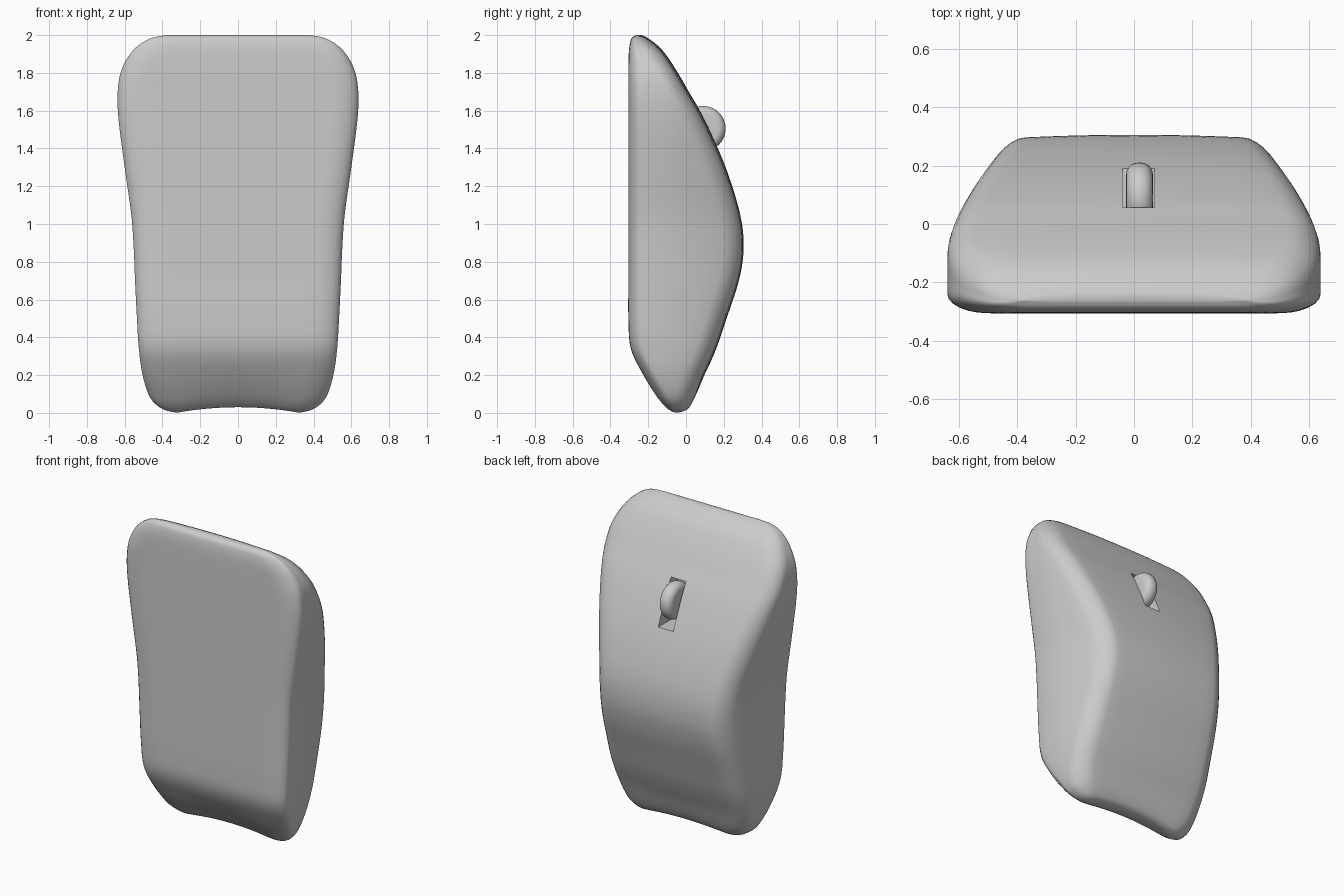
import bpy, bmesh, math

cube = bpy.data.objects.get("Cube")
if cube:
    bpy.data.objects.remove(cube, do_unlink=True)

grey = bpy.data.materials.new("light_grey")
grey.use_nodes = True
grey.diffuse_color = (0.6, 0.6, 0.6, 1)
grey.node_tree.nodes["Principled BSDF"].inputs["Base Color"].default_value = (0.6, 0.6, 0.6, 1)

# Body stations: height, front y, back y, half width
STATIONS = [
    (0, -.07, 0, .32), (.02, -.1, .025, .4), (.08, -.15, .055, .465),
    (.2, -.225, .1, .505), (.34, -.292, .16, .525), (.5, -.305, .215, .535),
    (.7, -.305, .28, .545), (.87, -.305, .305, .552), (1.05, -.305, .287, .565),
    (1.3, -.305, .21, .6), (1.55, -.305, .1, .632), (1.7, -.305, .015, .637),
    (1.82, -.305, -.055, .615), (1.92, -.302, -.125, .555),
    (1.98, -.29, -.195, .47), (2, -.265, -.235, .38),
]
STEPS, FLAT, ARC, SIDE = 5, 6, 6, 4


def smooth_stations():
    """Pass a smooth curve through all the stations."""
    last = len(STATIONS) - 1
    for i in range(last):
        a, b, c, d = (STATIONS[min(max(k, 0), last)] for k in range(i - 1, i + 3))
        for s in range(STEPS):
            t = s / STEPS
            yield [q + t * ((r - p) / 2 + t * (p - 2.5 * q + 2 * r - w / 2
                   + t * (1.5 * (q - r) + (w - p) / 2)))
                   for p, q, r, w in zip(a, b, c, d)]
    yield STATIONS[last]


def corner(half, y, rx, ry, sign):
    """Flat run from the centre line, then a rounded corner."""
    pts = [((half - rx) * k / FLAT, y) for k in range(FLAT)]
    for k in range(ARC + 1):
        a = math.pi / 2 * k / ARC
        pts.append((half - rx + rx * math.sin(a), y - sign * ry * (1 - math.cos(a))))
    return pts


def section(z, front, back, half):
    depth = back - front
    rear = corner(half, back, .1, min(.1, .45 * depth), 1)
    fore = corner(half, front, .14, min(.07, .3 * depth), -1)
    y0, y1 = rear[-1][1], fore[-1][1]
    wall = [(half, y0 + (y1 - y0) * (k + 1) / (SIDE + 1)) for k in range(SIDE)]
    ring = []
    for x, y in rear + wall + fore[::-1]:
        x *= 1 - .7 * max(0, y + .1) ** 1.5          # side walls lean in
        u = (y - front) / depth
        y -= .02 * u * (x / half) ** 2               # crowned back
        lift = .03 * max(0, 1 - (x / .33) ** 2) * max(0, 1 - z / .25)
        ring.append((x, y, max(0, min(2, z)) + lift))
    return ring + [(-x, y, h) for x, y, h in ring[-2:0:-1]]


def add_object(name, bm):
    bmesh.ops.recalc_face_normals(bm, faces=bm.faces)
    mesh = bpy.data.meshes.new(name)
    bm.to_mesh(mesh)
    bm.free()
    mesh.materials.append(grey)
    obj = bpy.data.objects.new(name, mesh)
    bpy.context.collection.objects.link(obj)
    return obj


def activate(obj):
    bpy.ops.object.select_all(action='DESELECT')
    obj.select_set(True)
    bpy.context.view_layer.objects.active = obj


# Body: lofted sections with strip caps
bm = bmesh.new()
rings = [[bm.verts.new(p) for p in section(*s)] for s in smooth_stations()]
count = len(rings[0])
for low, high in zip(rings, rings[1:]):
    for i in range(count):
        j = (i + 1) % count
        bm.faces.new((low[i], low[j], high[j], high[i]))
half_count = count // 2
middle = (half_count - 1) // 2
for ring in (rings[0], rings[-1]):
    for j in range(-middle, middle):
        ids = (j, j + 1, half_count - j - 1, half_count - j)
        bm.faces.new([ring[k % count] for k in ids])
body = add_object("body", bm)

# Wheel slot cut through the back
bm = bmesh.new()
bmesh.ops.create_cube(bm, size=1)
bmesh.ops.scale(bm, vec=(.11, .4, .28), verts=bm.verts)
bmesh.ops.translate(bm, vec=(.015, .19, 1.49), verts=bm.verts)
cutter = add_object("slot_cutter", bm)
cutter.hide_render = True
cut = body.modifiers.new("slot", 'BOOLEAN')
cut.operation = 'DIFFERENCE'
cut.solver = 'EXACT'
cut.object = cutter
activate(body)
bpy.ops.object.modifier_apply(modifier=cut.name)
bpy.data.objects.remove(cutter, do_unlink=True)
bpy.ops.object.shade_smooth_by_angle(angle=math.radians(40))

# Scroll wheel
bpy.ops.mesh.primitive_cylinder_add(vertices=40, radius=.12, depth=.092,
                                    location=(.019, .09, 1.505),
                                    rotation=(0, math.pi / 2, 0))
wheel = bpy.context.object
wheel.name = "scroll_wheel"
wheel.data.materials.append(grey)
bevel = wheel.modifiers.new("rounding", 'BEVEL')
bevel.width = .042
bevel.segments = 5
bevel.limit_method = 'ANGLE'
activate(wheel)
bpy.ops.object.modifier_apply(modifier=bevel.name)
bpy.ops.object.shade_smooth_by_angle(angle=math.radians(40))
